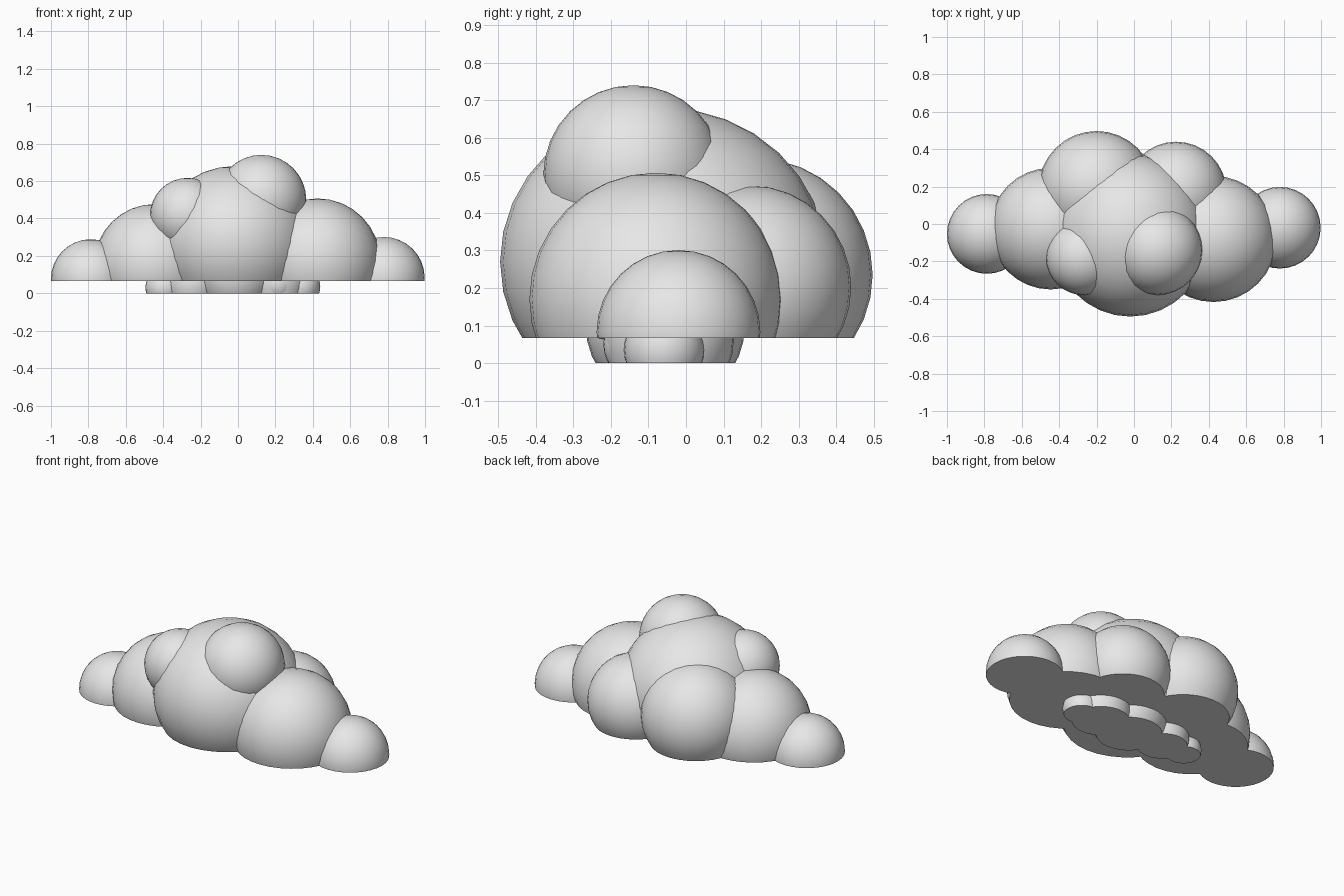
import bpy
import bmesh
import math
from mathutils import Matrix

cube = bpy.data.objects.get("Cube")
if cube:
    bpy.data.objects.remove(cube, do_unlink=True)

# One pale cloud colour
TONE = (0.8, 0.8, 0.8, 1.0)
mat = bpy.data.materials.new("cloud_white")
mat.use_nodes = True
mat.diffuse_color = TONE
bsdf = mat.node_tree.nodes["Principled BSDF"]
bsdf.inputs["Base Color"].default_value = TONE


def puff(name, center, radii, floor):
    """Ellipsoid sliced flat at the floor height and capped."""
    bm = bmesh.new()
    bmesh.ops.create_uvsphere(bm, u_segments=32, v_segments=16, radius=1)
    bm.transform(Matrix.Translation(center) @ Matrix.Diagonal((*radii, 1)))
    cut = bmesh.ops.bisect_plane(bm, geom=bm.verts[:] + bm.edges[:] + bm.faces[:],
                                 plane_co=(0, 0, floor), plane_no=(0, 0, 1),
                                 clear_inner=True)
    rim = [e for e in cut["geom_cut"] if isinstance(e, bmesh.types.BMEdge)]
    if rim:
        bmesh.ops.contextual_create(bm, geom=rim)
    bmesh.ops.recalc_face_normals(bm, faces=bm.faces[:])
    mesh = bpy.data.meshes.new(name)
    bm.to_mesh(mesh)
    bm.free()
    mesh.materials.append(mat)
    obj = bpy.data.objects.new(name, mesh)
    bpy.context.collection.objects.link(obj)
    bpy.ops.object.select_all(action="DESELECT")
    obj.select_set(True)
    bpy.context.view_layer.objects.active = obj
    bpy.ops.object.shade_smooth_by_angle(angle=math.radians(35))


def ball(name, x, y, z, r, floor):
    puff(name, (x, y, z), (r, r, r), floor)


# Large cloud
BASE = 0.067
puff("center_puff", (-0.02, -0.06, 0.27), (0.42, 0.435, 0.41), BASE)
ball("crown_puff", 0.125, -0.14, 0.5, 0.24, BASE)
ball("right_shoulder_puff", -0.27, -0.18, 0.417, 0.2, BASE)
ball("left_side_puff", 0.425, -0.08, 0.17, 0.337, BASE)
ball("left_end_puff", 0.78, -0.02, 0.083, 0.218, BASE)
ball("right_side_puff", -0.445, -0.025, 0.152, 0.325, BASE)
ball("right_end_puff", -0.787, -0.053, 0.076, 0.213, BASE)
ball("back_right_puff", -0.2, 0.187, 0.235, 0.31, BASE)
ball("back_left_puff", 0.225, 0.17, 0.203, 0.27, BASE)

# Small cloud tucked beneath
ball("lower_center_puff", -0.01, -0.055, 0.1, 0.212, 0)
ball("lower_crown_puff", 0.08, -0.18, 0.13, 0.085, 0)
ball("lower_left_puff", 0.205, -0.045, 0.06, 0.172, 0)
ball("lower_front_puff", 0.21, -0.12, 0.05, 0.1, 0)
ball("lower_left_end_puff", 0.333, -0.058, 0.035, 0.107, 0)
ball("lower_right_puff", -0.24, -0.04, 0.05, 0.15, 0)
ball("lower_right_end_puff", -0.395, -0.04, 0.03, 0.1, 0)
